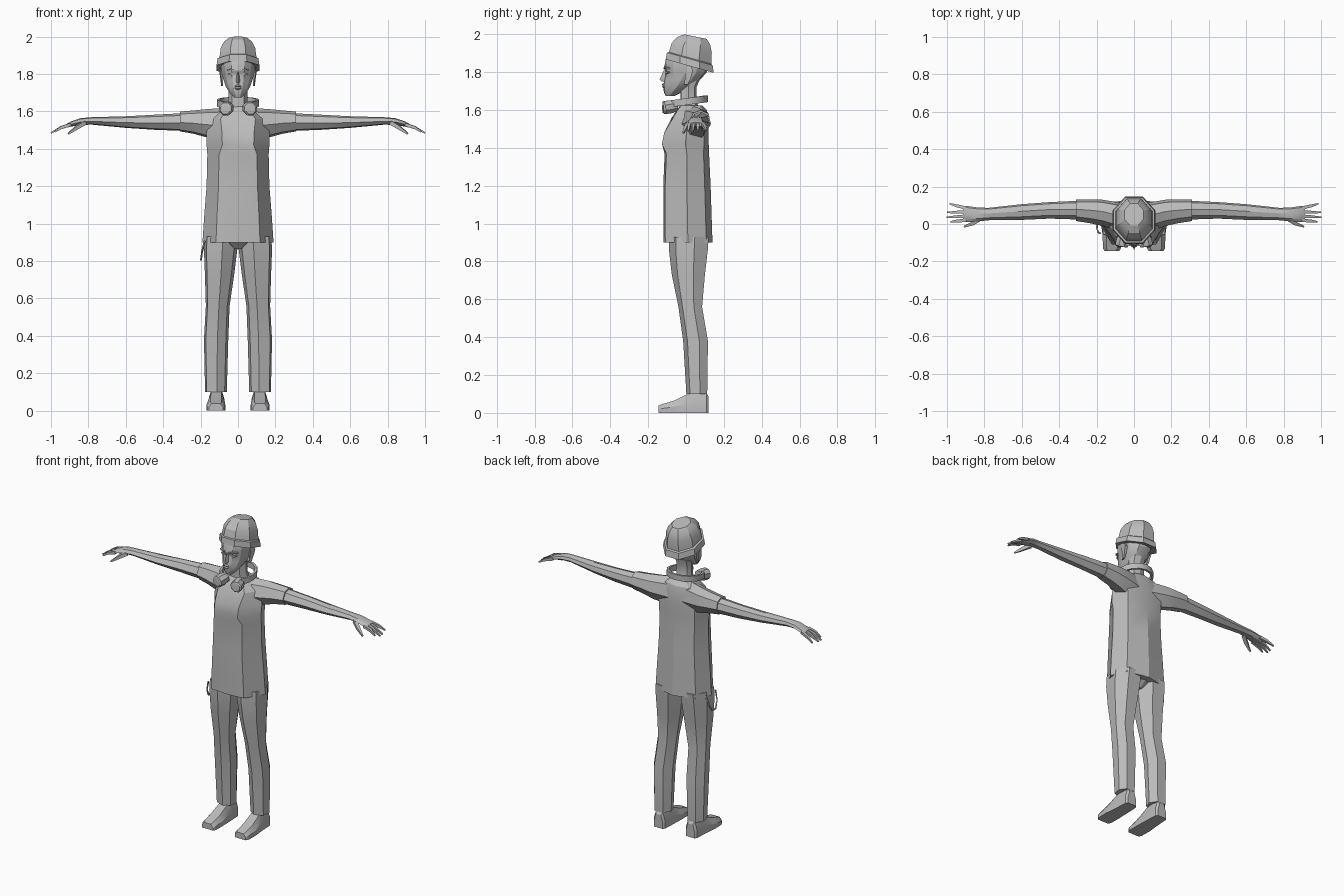
import bpy, bmesh, math
from mathutils import Vector

grey = bpy.data.materials.new("plain_grey")
grey.diffuse_color = (0.5, 0.5, 0.5, 1)


def loft(name, rings, side=1, caps=True, closed=True):
    """Skin a list of equal-length point rings; side=-1 mirrors across x."""
    bm = bmesh.new()
    vr = [[bm.verts.new((p[0] * side, p[1], p[2])) for p in r] for r in rings]
    n = len(vr[0])
    for a, b in zip(vr, vr[1:]):
        for i in range(n if closed else n - 1):
            j = (i + 1) % n
            bm.faces.new((a[i], a[j], b[j], b[i]))
    if caps:
        bm.faces.new(vr[0])
        bm.faces.new(vr[-1])
    bmesh.ops.recalc_face_normals(bm, faces=bm.faces)
    me = bpy.data.meshes.new(name)
    bm.to_mesh(me)
    bm.free()
    me.materials.append(grey)
    ob = bpy.data.objects.new(name, me)
    bpy.context.collection.objects.link(ob)
    bpy.ops.object.select_all(action='DESELECT')
    ob.select_set(True)
    bpy.context.view_layer.objects.active = ob
    bpy.ops.object.shade_smooth_by_angle(angle=math.radians(25))
    return ob


def both(half):
    """Complete a half section (front centre to back centre) symmetrically."""
    return half + [(-u, v) for u, v in reversed(half[1:-1])]


def level(section, z, x0, x1, y0, y1):
    """Horizontal ring: section in -1..1 scaled to a box at height z."""
    cx, cy = (x0 + x1) / 2, (y0 + y1) / 2
    return [(cx + u * (x1 - x0) / 2, cy + v * (y1 - y0) / 2, z) for u, v in section]


def tube(name, path, side=1, n=4):
    """Tapered rod through (x, y, z, radius) points."""
    rings = []
    for i, p in enumerate(path):
        a, b = path[max(i - 1, 0)], path[min(i + 1, len(path) - 1)]
        q = (Vector(b[:3]) - Vector(a[:3])).to_track_quat('Z', 'Y')
        rings.append([Vector(p[:3]) + q @ Vector((p[3] * math.cos(t), p[3] * math.sin(t), 0))
                      for t in (math.tau * (k + .5) / n for k in range(n))])
    return loft(name, rings, side)


# Tunic, with the bust rings pushed out either side of the centre line
plain = both([(0, -1), (.62, -.92), (1, 0), (.76, .75), (0, 1)])
bust = both([(0, -.82), (.5, -1), (1, 0), (.76, .8), (0, 1)])
tunic = [(plain, .90, .19, -.12, .14), (plain, 1.05, .18, -.12, .135),
         (plain, 1.2, .168, -.12, .13), (plain, 1.37, .164, -.113, .122),
         (bust, 1.42, .168, -.127, .12), (bust, 1.48, .17, -.115, .12),
         (plain, 1.56, .15, -.075, .118), (plain, 1.6, .11, -.05, .11),
         (plain, 1.625, .065, -.03, .085)]
loft("tunic", [level(s, z, -w, w, a, b) for s, z, w, a, b in tunic])

# Hips between the legs
loft("hips", [level(plain, z, -w, w, a, b) for z, w, a, b in
              [(.865, .03, -.05, .06), (.905, .085, -.09, .11), (.94, .12, -.09, .11)]])

# Neck
loft("neck", [level(plain, z, -w, w, a, b) for z, w, a, b in
              [(1.58, .07, -.03, .08), (1.65, .05, -.03, .055), (1.72, .05, -.03, .055),
               (1.80, .055, -.02, .09)]])

# Head
skull = both([(0, -1), (.38, -.93), (.78, -.6), (1, -.05), (.88, .5), (.5, .9), (0, 1)])
loft("head", [level(skull, z, -w, w, a, b) for z, w, a, b in
              [(1.675, .022, -.108, -.06), (1.695, .042, -.117, -.02), (1.73, .064, -.12, .04),
               (1.76, .075, -.114, .075), (1.80, .086, -.108, .11), (1.82, .089, -.116, .115),
               (1.88, .094, -.105, .12), (1.92, .08, -.08, .11)]])
loft("nose", [[(.006, -.1, 1.81), (0, -.117, 1.81), (-.006, -.1, 1.81)],
              [(.015, -.1, 1.765), (0, -.139, 1.763), (-.015, -.1, 1.765)],
              [(.013, -.1, 1.752), (0, -.127, 1.75), (-.013, -.1, 1.752)]])
lip = both([(0, -1), (.6, -.75), (1, 0), (0, 1)])
loft("lips", [level(lip, z, -w, w, a, -.09) for z, w, a in
              [(1.715, .012, -.119), (1.722, .022, -.127), (1.73, .024, -.122),
               (1.736, .02, -.128), (1.743, .01, -.119)]])

# Knitted cap: octagonal rings leaning backwards
cap = [(.02, .110, .124, 1.835, .28), (.02, .124, .137, 1.832, .28), (.02, .118, .131, 1.87, .28),
       (.022, .107, .121, 1.875, .28), (.03, .100, .115, 1.928, .24), (.04, .08, .095, 1.966, .22),
       (.05, .055, .064, 1.988, .2)]
loft("cap", [[(rx * math.cos(t), cy + ry * math.sin(t), z - k * ry * math.sin(t))
              for t in (math.tau * (i + .5) / 8 for i in range(8))]
             for cy, rx, ry, z, k in cap])

# Headphone band round the back of the neck
band = []
for i in range(13):
    t = math.radians(-50 + i * 280 / 12)
    c, s = math.cos(t), math.sin(t)
    z = 1.645 + .015 * s
    band.append([(r * c, .005 + r * s, z + h) for r, h in
                 ((.098, -.018), (.112, -.018), (.112, .018), (.098, .018))])
loft("headphone_band", band)

# Trouser, sleeve, arm and shoe sections
leg = [(-.1, -1), (.85, -.65), (1, .3), (.5, 1), (-.5, 1), (-1, .2), (-.8, -.55)]
limb = [(-1, -.1), (-.6, .75), (.1, 1), (.8, .65), (1, -.2), (.45, -1), (-.5, -.85)]
sole = [(-1, 0), (-1, .5), (-.6, 1), (.6, 1), (1, .5), (1, 0)]


def arm_rings(rows):
    return [[(x, y + u * hy, z + v * hz) for u, v in limb] for x, y, z, hy, hz in rows]


for side, tag in ((1, "left"), (-1, "right")):
    loft("trouser_" + tag, [level(leg, *r) for r in
         [(.10, .06, .176, .002, .112), (.38, .052, .182, -.015, .116),
          (.56, .045, .172, -.04, .085), (.73, .02, .177, -.075, .10),
          (.86, .004, .182, -.09, .115), (.93, .004, .178, -.09, .12)]], side)
    # Shoe: heel to toe, drifting slightly outward
    loft("shoe_" + tag, [[(cx + u * w, y, v * h) for u, v in sole] for y, cx, w, h in
         [(.12, .115, .03, .085), (.108, .115, .04, .105), (.05, .115, .043, .118),
          (.01, .116, .045, .1), (-.06, .118, .05, .066), (-.13, .118, .048, .045),
          (-.145, .118, .038, .038)]], side)
    loft("sleeve_" + tag, arm_rings(
        [(.05, .03, 1.53, .08, .09), (.17, .06, 1.537, .07, .075),
         (.24, .068, 1.543, .063, .062), (.31, .073, 1.546, .057, .053)]), side)
    loft("arm_" + tag, arm_rings(
        [(.30, .074, 1.543, .05, .047), (.45, .073, 1.542, .044, .04),
         (.60, .064, 1.543, .042, .031), (.78, .053, 1.549, .033, .02),
         (.84, .051, 1.546, .038, .018), (.89, .053, 1.533, .043, .014),
         (.915, .053, 1.524, .042, .011)]), side)
    # Fingers and thumb
    for y0, y1, x1, z1 in ((.02, .012, .98, 1.49), (.042, .036, 1, 1.485),
                           (.064, .062, .998, 1.486), (.085, .108, .985, 1.492)):
        tube("finger_" + tag, [(.895, y0, 1.529, .013), (.945, (y0 + y1) / 2, 1.514, .011),
                               (x1, y1, z1, .005)], side)
    tube("thumb_" + tag, [(.82, .03, 1.54, .016), (.86, .004, 1.515, .014),
                          (.907, -.014, 1.48, .006)], side)
    # Ear, eye and brow
    loft("ear_" + tag, [[(.08, y - .012, z), (x, y - .015, z), (x + .006, y + w, z), (.08, y + w, z)]
                        for z, x, y, w in ((1.735, .084, .005, .005), (1.77, .088, .01, .016),
                                           (1.81, .094, .012, .024), (1.83, .09, .012, .016))], side)
    loft("eye_" + tag, [[(x, -.085, 1.799 - h), (x, y, 1.799 - h), (x, y, 1.799 + h), (x, -.085, 1.799 + h)]
                        for x, y, h in ((.017, -.107, .002), (.035, -.108, .006), (.054, -.098, .002))], side)
    loft("brow_" + tag, [[(x, -.085, z), (x, y, z), (x, y, z + .007), (x, -.085, z + .007)]
                         for x, y, z in ((.014, -.118, 1.818), (.036, -.116, 1.822),
                                         (.06, -.1, 1.818))], side)
    # Headphone cup
    tube("headphone_cup_" + tag, [(.068, -.122, 1.612, .028), (.067, -.115, 1.612, .037),
                                  (.058, -.08, 1.618, .037), (.05, -.05, 1.622, .03)], side, 8)

# Hanging chain loop on the right hip
tube("hip_chain", [(-.178, -.05, .91, .005), (-.192, -.045, .85, .005), (-.198, -.02, .805, .006),
                   (-.198, .01, .805, .006), (-.192, .04, .85, .005), (-.176, .05, .91, .005)])
